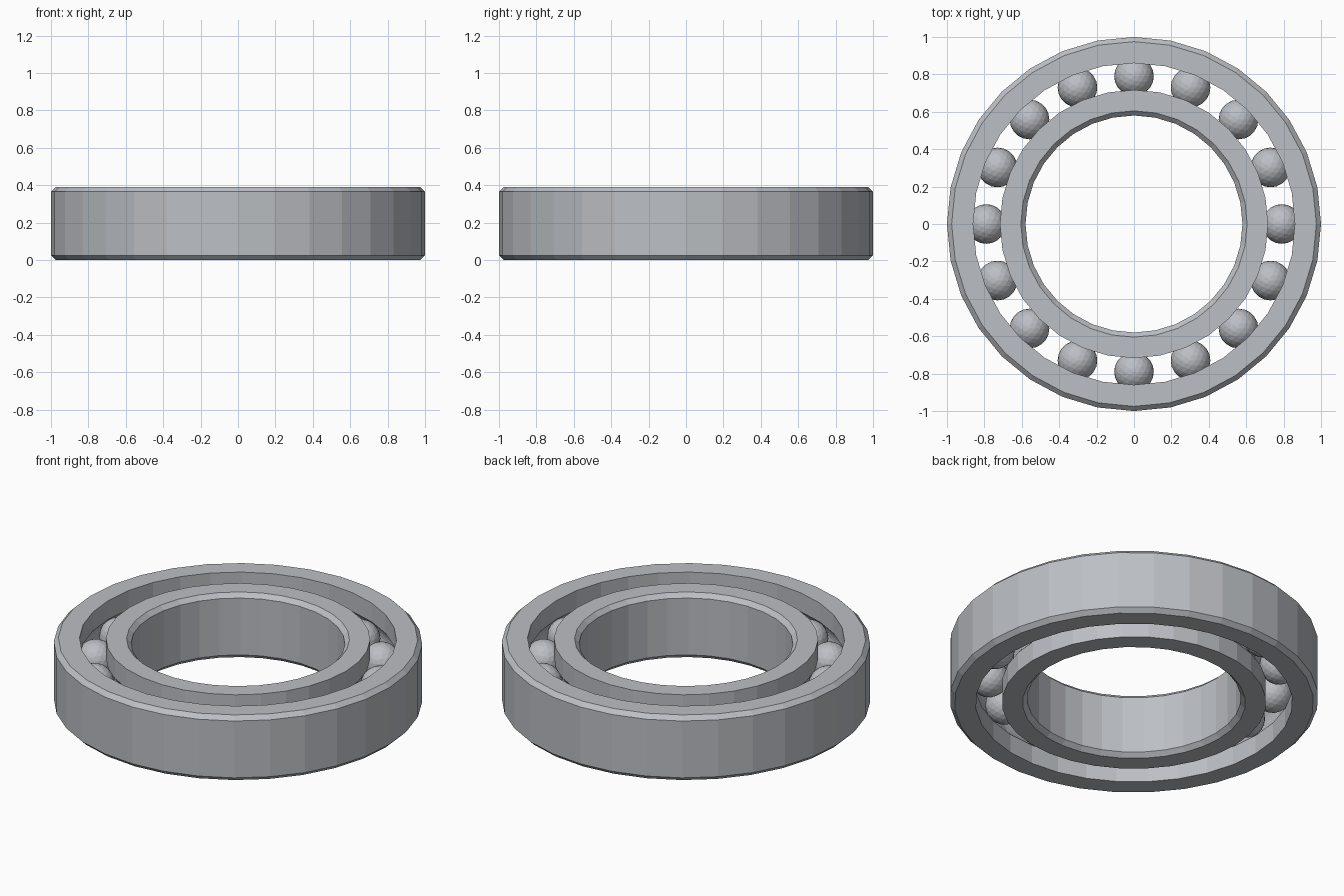
import bpy, bmesh, math
from mathutils import Matrix

cube = bpy.data.objects.get("Cube")
if cube:
    bpy.data.objects.remove(cube, do_unlink=True)

HEIGHT = 0.39
MID = HEIGHT / 2
PITCH = 0.79        # radius of the ball circle
BALL = 0.106
GROOVE = 0.108
CHAMFER = 0.025
SEGMENTS = 32
BALLS = 16

steel = bpy.data.materials.new("brushed steel grey")
steel.use_nodes = True
colour = (0.50, 0.52, 0.55, 1)
steel.diffuse_color = colour
steel.node_tree.nodes["Principled BSDF"].inputs["Base Color"].default_value = colour


def finish(name, bm):
    mesh = bpy.data.meshes.new(name)
    bmesh.ops.recalc_face_normals(bm, faces=bm.faces[:])
    bm.to_mesh(mesh)
    bm.free()
    mesh.materials.append(steel)
    obj = bpy.data.objects.new(name, mesh)
    bpy.context.collection.objects.link(obj)
    return obj


def race(name, plain_r, race_r):
    """Ring with one chamfered wall and one wall carrying a round ball groove."""
    side = 1 if race_r > PITCH else -1
    inset = plain_r - side * CHAMFER
    profile = [(race_r, 0), (inset, 0), (plain_r, CHAMFER),
               (plain_r, HEIGHT - CHAMFER), (inset, HEIGHT), (race_r, HEIGHT)]
    # Groove arc, from top to bottom
    half = math.acos(abs(race_r - PITCH) / GROOVE)
    steps = 8
    for i in range(steps + 1):
        a = half - 2 * half * i / steps
        profile.append((PITCH + side * GROOVE * math.cos(a), MID + GROOVE * math.sin(a)))
    # Revolve the closed profile
    bm = bmesh.new()
    rings = []
    for s in range(SEGMENTS):
        t = 2 * math.pi * s / SEGMENTS
        rings.append([bm.verts.new((r * math.cos(t), r * math.sin(t), z)) for r, z in profile])
    n = len(profile)
    for s in range(SEGMENTS):
        a, b = rings[s], rings[(s + 1) % SEGMENTS]
        for i in range(n):
            j = (i + 1) % n
            bm.faces.new((a[i], b[i], b[j], a[j]))
    return finish(name, bm)


# Outer and inner races
race("outer_race", 1.0, 0.86)
race("inner_race", 0.58, 0.717)

# Balls
for k in range(BALLS):
    t = 2 * math.pi * k / BALLS
    bm = bmesh.new()
    bmesh.ops.create_icosphere(bm, subdivisions=3, radius=BALL, matrix=Matrix.Translation(
        (PITCH * math.cos(t), PITCH * math.sin(t), MID)))
    finish(f"ball_{k + 1}", bm)
